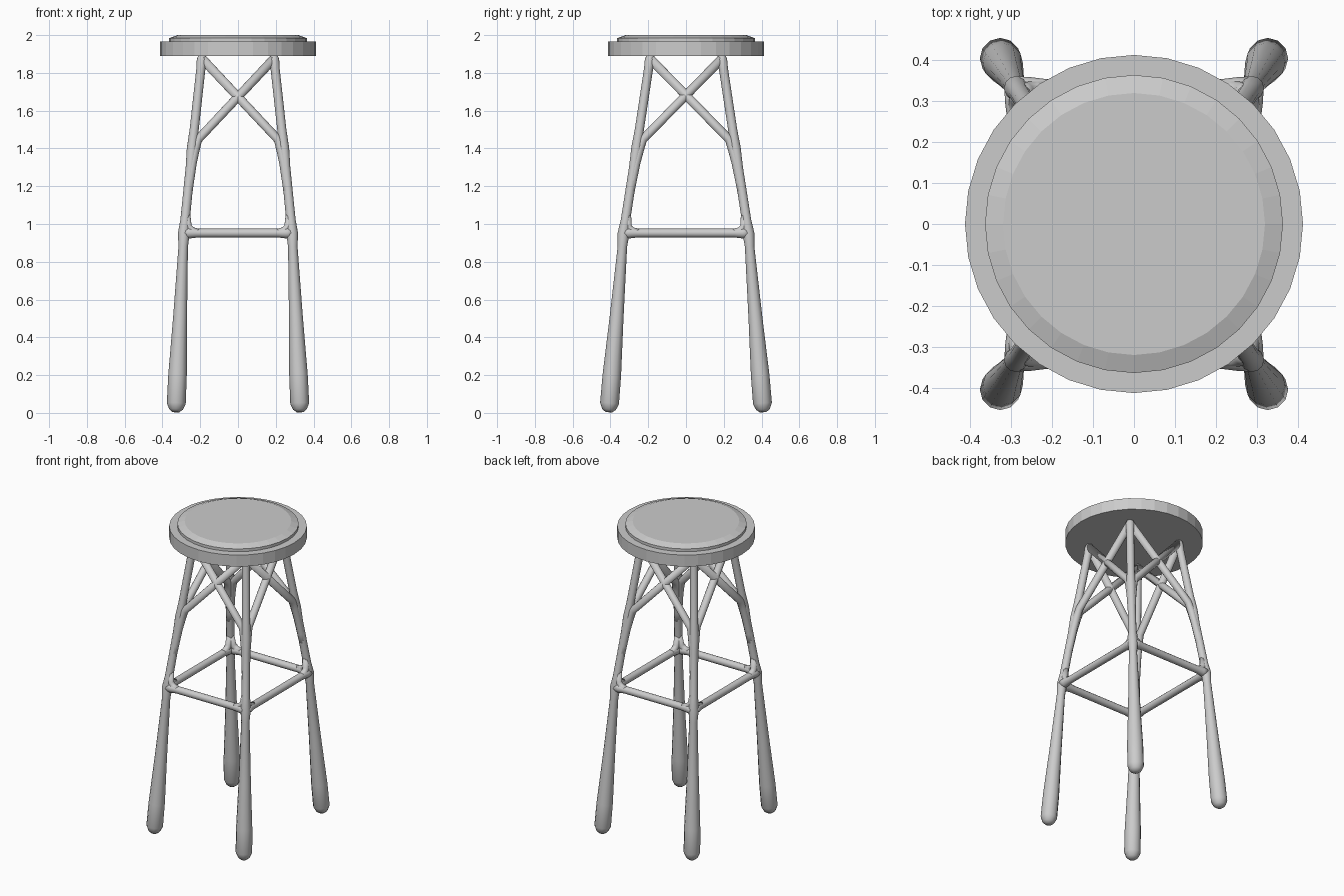
import bpy
import bmesh
import math
from mathutils import Vector

cube = bpy.data.objects.get("Cube")
if cube:
    bpy.data.objects.remove(cube, do_unlink=True)

grey = bpy.data.materials.new("light grey")
grey.use_nodes = True
grey.diffuse_color = (0.6, 0.6, 0.6, 1)
grey.node_tree.nodes["Principled BSDF"].inputs["Base Color"].default_value = (0.6, 0.6, 0.6, 1)


def add_object(name, bm, smooth):
    bmesh.ops.recalc_face_normals(bm, faces=bm.faces)
    mesh = bpy.data.meshes.new(name)
    bm.to_mesh(mesh)
    bm.free()
    for poly in mesh.polygons:
        poly.use_smooth = smooth
    mesh.materials.append(grey)
    obj = bpy.data.objects.new(name, mesh)
    bpy.context.collection.objects.link(obj)
    return obj


def skin_rings(bm, rings):
    """Bridge neighbouring rings and cap both ends."""
    n = len(rings[0])
    for a, b in zip(rings, rings[1:]):
        for i in range(n):
            j = (i + 1) % n
            bm.faces.new((a[i], a[j], b[j], b[i]))
    bm.faces.new(rings[0])
    bm.faces.new(rings[-1])


def add_tube(bm, points, radii, sides=12):
    """Round bar of varying radius along a path."""
    pts = [Vector(p) for p in points]
    span = (pts[-1] - pts[0]).normalized()
    ref = min((Vector((1, 0, 0)), Vector((0, 1, 0))), key=lambda v: abs(v.dot(span)))
    rings = []
    for k, (p, r) in enumerate(zip(pts, radii)):
        tangent = (pts[min(k + 1, len(pts) - 1)] - pts[max(k - 1, 0)]).normalized()
        u = tangent.cross(ref).normalized()
        v = tangent.cross(u)
        turns = [math.tau * i / sides for i in range(sides)]
        rings.append([bm.verts.new(p + r * (math.cos(t) * u + math.sin(t) * v)) for t in turns])
    skin_rings(bm, rings)


def add_disc(name, profile, sides=32):
    """Turned part from a (radius, height) profile."""
    bm = bmesh.new()
    rings = []
    for r, z in profile:
        turns = [math.tau * i / sides for i in range(sides)]
        rings.append([bm.verts.new((r * math.cos(t), r * math.sin(t), z)) for t in turns])
    skin_rings(bm, rings)
    return add_object(name, bm, False)


# Centre line of one leg: height, x, y
LEG_LINE = [(0, 0.329, 0.409), (0.95, 0.287, 0.331), (1.4, 0.243, 0.262), (1.89, 0.189, 0.188)]


def leg_at(z):
    for (z0, x0, y0), (z1, x1, y1) in zip(LEG_LINE, LEG_LINE[1:]):
        if z <= z1:
            t = (z - z0) / (z1 - z0)
            return x0 + t * (x1 - x0), y0 + t * (y1 - y0)
    return LEG_LINE[-1][1:]


def side_point(axis, side, end, inset, z):
    """Point on one side of the frame, inset from the leg at one end."""
    p = [0, 0, z]
    leg = leg_at(z)
    p[axis] = end * (leg[axis] - inset)
    p[1 - axis] = side * leg[1 - axis]
    return p


# Seat board and raised cushion
add_disc("seat_board", [(0.413, 1.89), (0.413, 1.966)])
add_disc("seat_cushion", [(0.364, 1.964), (0.364, 1.984), (0.32, 2.0)])

# Legs, swelling towards rounded feet
LEG_SHAPE = [(0.004, 0.018), (0.018, 0.036), (0.05, 0.05), (0.2, 0.049), (0.5, 0.037),
             (0.88, 0.025), (0.95, 0.031), (1.02, 0.025), (1.3, 0.024), (1.4, 0.028),
             (1.5, 0.024), (1.82, 0.024), (1.87, 0.027), (1.892, 0.02)]
for sx, lr in ((1, "left"), (-1, "right")):
    for sy, fb in ((-1, "front"), (1, "back")):
        bm = bmesh.new()
        path = [(sx * leg_at(z)[0], sy * leg_at(z)[1], z) for z, r in LEG_SHAPE]
        add_tube(bm, path, [r for z, r in LEG_SHAPE])
        add_object(f"{fb}_{lr}_leg", bm, True)

# Each side has a foot rail with curved corners and a crossed pair of braces
for axis, side, label in ((0, -1, "front"), (0, 1, "back"), (1, 1, "left"), (1, -1, "right")):
    bm = bmesh.new()
    ends = [(0, 0.03), (0.035, 0.028), (0.075, 0.023)]
    steps = [(-1, d, r) for d, r in ends] + [(1, d, r) for d, r in reversed(ends)]
    add_tube(bm, [side_point(axis, side, e, d, 0.952) for e, d, r in steps],
             [r for e, d, r in steps])
    for e in (-1, 1):
        bend = [(0.08, 0.954), (0.045, 0.962), (0.018, 0.985), (0.004, 1.05)]
        add_tube(bm, [side_point(axis, side, e, d, z) for d, z in bend], [0.021] * 4)
    add_object(f"{label}_foot_rail", bm, True)

    for e, word in ((-1, "first"), (1, "second")):
        bm = bmesh.new()
        tail = [(0.028, 1.45), (0.016, 1.39), (0.009, 1.32), (0.004, 1.22), (0, 1.1)]
        path = [side_point(axis, side, -e, 0.004, 1.872)]
        path += [side_point(axis, side, e, d, z) for d, z in tail]
        add_tube(bm, path, [0.024, 0.023, 0.024, 0.023, 0.023, 0.022])
        add_object(f"{label}_{word}_brace", bm, True)
